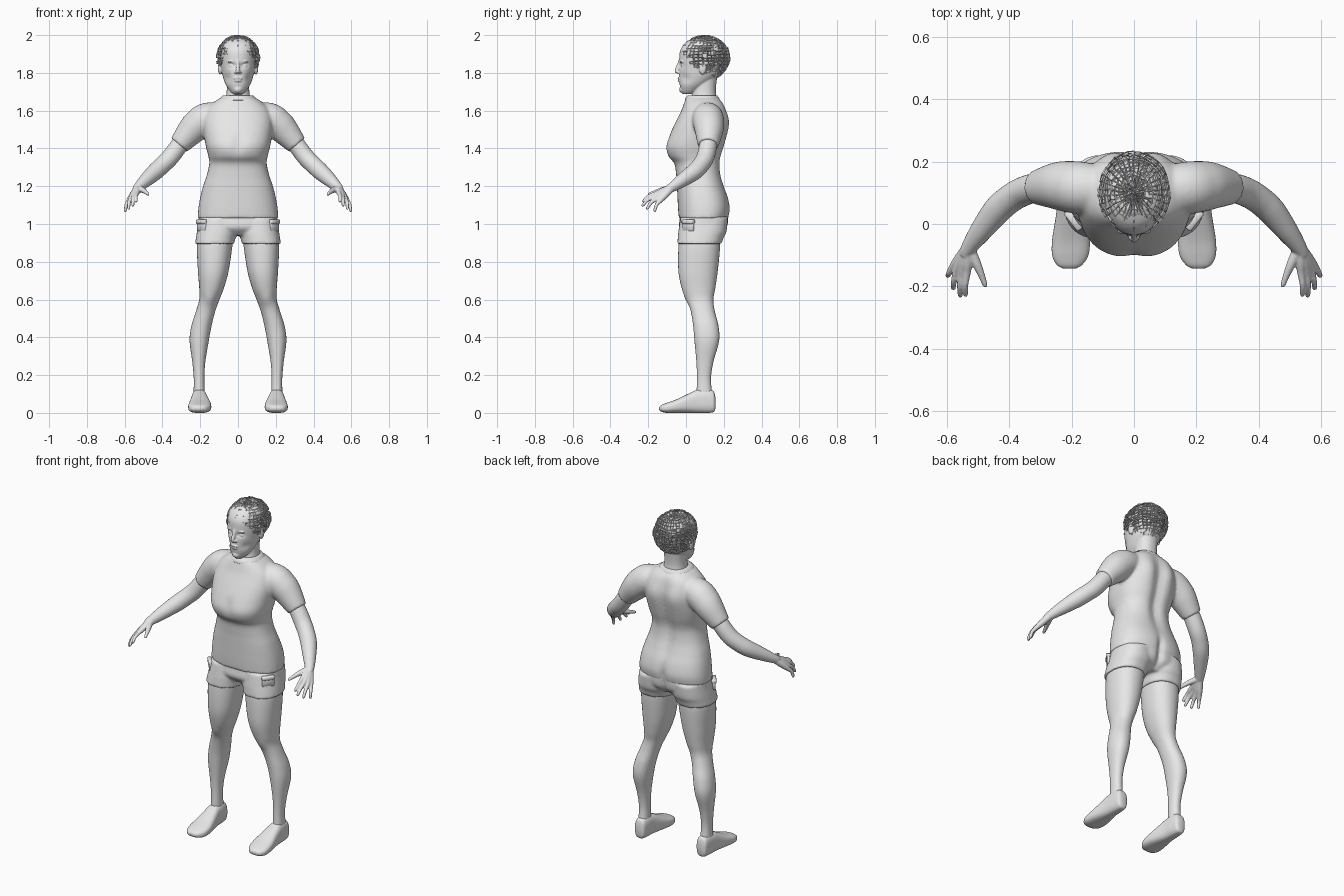
import bpy, bmesh, math, random
from mathutils import Vector, Matrix

cube = bpy.data.objects.get("Cube")
if cube:
    bpy.data.objects.remove(cube)

grey = bpy.data.materials.new("plain grey")
grey.use_nodes = True
grey.diffuse_color = (0.8, 0.8, 0.8, 1)
grey.node_tree.nodes["Principled BSDF"].inputs["Base Color"].default_value = (0.8, 0.8, 0.8, 1)


def spline(rows, steps=6):
    """Catmull-Rom resampling of tuples."""
    rows = [Vector(r) for r in rows]
    last = len(rows) - 1
    out = []
    for i in range(last):
        a, b, c, d = rows[max(i - 1, 0)], rows[i], rows[i + 1], rows[min(i + 2, last)]
        for k in range(steps):
            t = k / steps
            out.append(b + (c - a) * (t / 2) + (a * 2 - b * 5 + c * 4 - d) * (t * t / 2)
                       + (b * 3 - a - c * 3 + d) * (t ** 3 / 2))
    return out + [rows[-1]]


def skin(bm, rings):
    """Bridge rings of points into a closed surface."""
    rings = [[bm.verts.new(p) for p in ring] for ring in rings]
    n = len(rings[0])
    for low, high in zip(rings, rings[1:]):
        for i in range(n):
            j = (i + 1) % n
            bm.faces.new((low[i], low[j], high[j], high[i]))
    bm.faces.new(rings[0][::-1])
    bm.faces.new(rings[-1])


def power(v, p):
    return math.copysign(abs(v) ** (2 / p), v)


def loft(bm, rows, p=2.2, side=1, lengthwise=False, n=64):
    """Rows are (level, a0, a1, b0, b1); levels run up z, or along y."""
    rings = []
    for t, a0, a1, b0, b1 in spline(rows):
        ring = []
        for i in range(n):
            w = math.tau * i / n
            a = (a0 + a1) / 2 + (a1 - a0) / 2 * power(math.cos(w), p)
            b = (b0 + b1) / 2 + (b1 - b0) / 2 * power(math.sin(w), p)
            ring.append((side * a, t, b) if lengthwise else (side * a, b, t))
        rings.append(ring)
    skin(bm, rings)


def tube(bm, points, side=1, n=24):
    """Points are (x, y, z, radius)."""
    pts = spline(points)
    rings = []
    for i, q in enumerate(pts):
        along = (pts[min(i + 1, len(pts) - 1)] - pts[max(i - 1, 0)]).xyz
        turn = along.to_track_quat("Z", "Y")
        ring = []
        for k in range(n):
            w = math.tau * k / n
            v = q.xyz + turn @ Vector((math.cos(w), math.sin(w), 0)) * q.w
            ring.append((v.x * side, v.y, v.z))
        rings.append(ring)
    skin(bm, rings)


def ball(bm, center, size):
    bmesh.ops.create_uvsphere(bm, u_segments=24, v_segments=16, radius=1,
                              matrix=Matrix.Translation(center) @ Matrix.Diagonal((*size, 1)))


def press(bm, center, reach, push):
    """Soft dent or bulge."""
    for v in bm.verts:
        d = sum(((v.co[i] - center[i]) / reach[i]) ** 2 for i in range(3))
        v.co += Vector(push) * math.exp(-d)


def part(name, bm, voxel=0, soften=3, mirrored=False):
    bmesh.ops.recalc_face_normals(bm, faces=bm.faces)
    mesh = bpy.data.meshes.new(name)
    bm.to_mesh(mesh)
    bm.free()
    mesh.materials.append(grey)
    obj = bpy.data.objects.new(name, mesh)
    bpy.context.collection.objects.link(obj)
    for f in mesh.polygons:
        f.use_smooth = True
    if voxel:
        fuse = obj.modifiers.new("fuse", "REMESH")
        fuse.mode = "VOXEL"
        fuse.voxel_size = voxel
        fuse.use_smooth_shade = True
        smooth = obj.modifiers.new("soften", "SMOOTH")
        smooth.iterations = soften
    if mirrored:
        obj.modifiers.new("mirror", "MIRROR").use_mirror_merge = False
    return obj


# Shirt: trunk with short sleeves
bm = bmesh.new()
trunk = [(1.03, .213, -.038, .225), (1.08, .21, -.042, .234), (1.14, .2, -.045, .224),
         (1.2, .185, -.048, .203), (1.26, .165, -.052, .187), (1.32, .152, -.062, .183),
         (1.36, .157, -.095, .19), (1.41, .17, -.108, .205), (1.47, .18, -.088, .215),
         (1.54, .185, -.055, .218), (1.6, .17, -.025, .208), (1.64, .135, -.01, .195),
         (1.67, .09, 0, .17)]
loft(bm, [(z, -w, w, f, b) for z, w, f, b in trunk], 2.4)
press(bm, (0, .2, 1.38), (.035, .1, .2), (0, -.022, 0))
press(bm, (0, .23, 1.06), (.02, .06, .06), (0, -.018, 0))
press(bm, (0, -.1, 1.42), (.03, .05, .05), (0, .012, 0))
for s in (1, -1):
    press(bm, (s * .07, .2, 1.54), (.05, .08, .08), (0, .016, 0))
    tube(bm, [(.06, .11, 1.57, .07), (.16, .115, 1.56, .083), (.21, .12, 1.53, .082),
              (.25, .122, 1.49, .075), (.312, .117, 1.418, .055)], s, 40)
part("shirt", bm, .008, 5)

# Neckband
bm = bmesh.new()
loft(bm, [(1.655, -.098, .098, -.006, .18), (1.668, -.092, .092, -.002, .174),
          (1.68, -.08, .08, .008, .165)])
part("neckband", bm)

# Shorts: hips with two wide legs
bm = bmesh.new()
loft(bm, [(1.1, -.195, .195, -.03, .22), (1.03, -.208, .208, -.033, .226),
          (.98, -.205, .205, -.036, .215), (.94, -.17, .17, 0, .17)], 2.4)
for s in (1, -1):
    loft(bm, [(1.03, .002, .205, -.03, .222), (.96, .004, .217, -.04, .214),
              (.93, .012, .222, -.043, .2), (.895, .02, .227, -.046, .188)], 2.3, s)
press(bm, (0, .22, 1), (.02, .06, .08), (0, -.02, 0))
part("shorts", bm, .008, 3)

# Shorts pockets, a pouch and flap on each hip
bm = bmesh.new()
for z, height, bulge in ((.99, .028, .008), (1.012, .011, .014)):
    box = bmesh.ops.create_cube(bm, size=2)["verts"]
    bmesh.ops.transform(bm, verts=box, matrix=Matrix.Translation((.192, .012, z))
                        @ Matrix.Rotation(math.radians(-38), 4, "Z")
                        @ Matrix.Diagonal((bulge, .036, height, 1)))
pockets = part("pockets", bm, mirrored=True)
pockets.modifiers.new("round", "BEVEL").width = .004

# Bare legs
bm = bmesh.new()
loft(bm, [(.95, .02, .205, -.03, .175), (.88, .03, .217, -.04, .18), (.75, .05, .212, -.04, .168),
          (.66, .075, .205, -.022, .155), (.6, .098, .205, .005, .145),
          (.54, .12, .222, .025, .152), (.46, .14, .247, .038, .172),
          (.38, .155, .256, .045, .175), (.27, .173, .242, .055, .145),
          (.18, .178, .234, .058, .132), (.09, .175, .236, .055, .14)])
press(bm, (.15, .01, .61), (.03, .03, .035), (0, -.008, 0))
part("legs", bm, mirrored=True)

# Slip-on shoes
bm = bmesh.new()
loft(bm, [(.155, .185, .225, .02, .085), (.145, .173, .237, .004, .115), (.11, .167, .242, 0, .126),
          (.06, .163, .246, 0, .122), (.02, .155, .251, 0, .105), (-.05, .142, .262, 0, .072),
          (-.1, .146, .262, 0, .054), (-.13, .165, .248, .006, .042),
          (-.142, .185, .228, .016, .032)], 2.7, lengthwise=True)
part("shoes", bm, mirrored=True)

# Arms with spread fingers
bm = bmesh.new()
tube(bm, [(.27, .12, 1.465, .045), (.312, .117, 1.415, .047), (.36, .102, 1.352, .047),
          (.4, .078, 1.312, .046), (.44, .042, 1.275, .045), (.49, -.022, 1.23, .036),
          (.53, -.078, 1.192, .025), (.54, -.1, 1.18, .02)])
fingers = [((.535, -.155, 1.163), (.54, -.232, 1.118)), ((.552, -.158, 1.15), (.557, -.235, 1.095)),
           ((.568, -.152, 1.136), (.58, -.21, 1.078)), ((.58, -.138, 1.122), (.598, -.168, 1.065))]
wrist = Vector((.53, -.075, 1.192))
for knuckle, tip in fingers:
    k, t = Vector(knuckle), Vector(tip)
    bend = k.lerp(t, .5) + Vector((.003, -.004, .006))
    tube(bm, [(*wrist, .02), (*wrist.lerp(k, .6), .0175), (*k, .0125), (*bend, .0095),
              (*k.lerp(t, .9), .008), (*t, .004)], n=16)
tube(bm, [(.528, -.078, 1.19, .019), (.505, -.125, 1.18, .015), (.488, -.165, 1.168, .011),
          (.477, -.195, 1.158, .008), (.475, -.202, 1.155, .004)], n=16)
part("arms", bm, .004, 2, True)

# Head and neck
bm = bmesh.new()
skull = [(1.688, .025, -.018, .04), (1.705, .043, -.026, .07), (1.74, .066, -.034, .12),
         (1.78, .08, -.037, .17), (1.82, .088, -.037, .2), (1.87, .095, -.036, .212),
         (1.92, .096, -.03, .212), (1.96, .08, -.002, .185), (1.985, .045, .04, .14)]
loft(bm, [(z, -w, w, f, b) for z, w, f, b in skull], 2.1)
loft(bm, [(1.62, -.075, .075, .02, .17), (1.7, -.06, .06, .035, .158), (1.78, -.06, .06, .04, .165)])
for s in (1, -1):
    press(bm, (s * .034, -.03, 1.84), (.02, .03, .012), (0, .013, 0))
    press(bm, (s * .06, -.01, 1.77), (.022, .04, .025), (-s * .004, .006, 0))
    ball(bm, (s * .034, -.012, 1.837), (.016, .014, .009))
    ball(bm, (s * .034, -.024, 1.859), (.022, .009, .005))
    ball(bm, (s * .011, -.042, 1.803), (.008, .01, .007))
    ball(bm, (s * .095, .088, 1.825), (.012, .02, .034))
tube(bm, [(0, -.03, 1.868, .008), (0, -.04, 1.84, .009), (0, -.049, 1.812, .011),
          (0, -.045, 1.8, .008)], n=16)
ball(bm, (0, -.036, 1.771), (.024, .009, .005))
ball(bm, (0, -.035, 1.759), (.02, .009, .006))
ball(bm, (0, -.02, 1.712), (.022, .016, .018))
part("head", bm, .004, 2)

# Curly hair: two open lattices of strands over the scalp
random.seed(4)
for name, scale, segments in (("hair_outer", 1, 34), ("hair_inner", .94, 27)):
    bm = bmesh.new()
    size = Vector((.113, .131, .117)) * scale
    bmesh.ops.create_uvsphere(bm, u_segments=segments, v_segments=segments * 2 // 3, radius=1,
                              matrix=Matrix.Translation((0, .1, 1.88)) @ Matrix.Diagonal((*size, 1)))
    gaps = [f for f in bm.faces if f.calc_center_median().z < 1.885 - f.calc_center_median().y
            or random.random() < .3]
    bmesh.ops.delete(bm, geom=gaps, context="FACES")
    for v in bm.verts:
        v.co += Vector([random.uniform(-.003, .003) for _ in range(3)])
    hair = part(name, bm)
    for f in hair.data.polygons:
        f.use_smooth = False
    strands = hair.modifiers.new("strands", "WIREFRAME")
    strands.thickness = .007
    strands.use_even_offset = False
